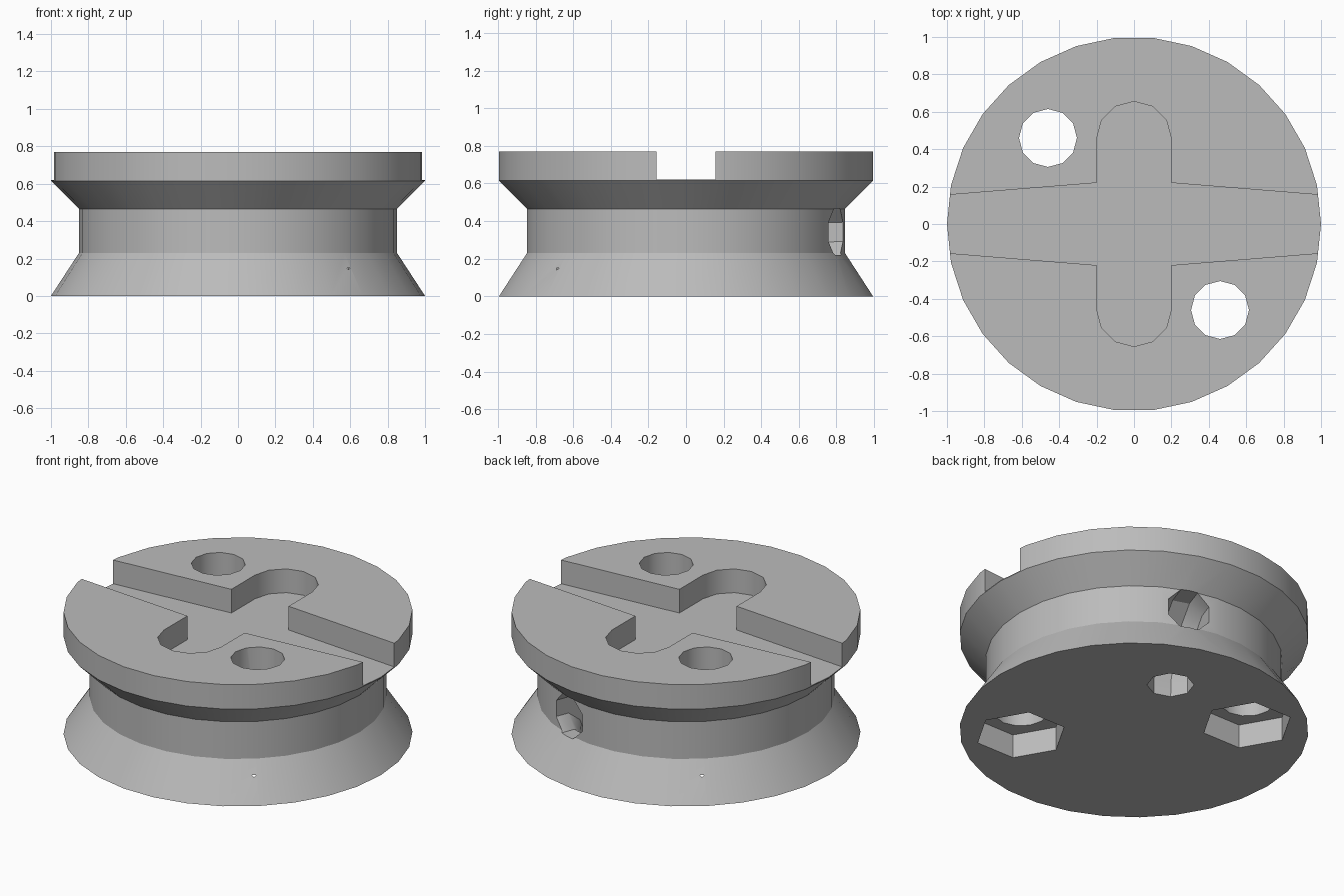
import bpy, bmesh
from math import sin, cos, pi, radians
from mathutils import Vector

cube = bpy.data.objects.get("Cube")
if cube:
    bpy.data.objects.remove(cube, do_unlink=True)

grey = bpy.data.materials.new("plain grey")
grey.use_nodes = True
colour = (0.5, 0.5, 0.5, 1)
grey.diffuse_color = colour
grey.node_tree.nodes["Principled BSDF"].inputs["Base Color"].default_value = colour


def ring(radius, sides, centre=(0, 0), start=0.0, sweep=2 * pi):
    """Points evenly spaced on a circle."""
    return [(centre[0] + radius * cos(start + sweep * i / sides),
             centre[1] + radius * sin(start + sweep * i / sides)) for i in range(sides)]


def loft(name, loops):
    """Closed solid through a list of loops of 3D points."""
    bm = bmesh.new()
    rows = [[bm.verts.new(p) for p in loop] for loop in loops]
    n = len(rows[0])
    for a, b in zip(rows, rows[1:]):
        for i in range(n):
            j = (i + 1) % n
            bm.faces.new((a[i], a[j], b[j], b[i]))
    bm.faces.new(rows[0][::-1])
    bm.faces.new(rows[-1])
    bmesh.ops.recalc_face_normals(bm, faces=bm.faces)
    mesh = bpy.data.meshes.new(name)
    bm.to_mesh(mesh)
    bm.free()
    mesh.materials.append(grey)
    obj = bpy.data.objects.new(name, mesh)
    bpy.context.collection.objects.link(obj)
    return obj


def prism(name, outline, low, high):
    return loft(name, [[(x, y, z) for x, y in outline] for z in (low, high)])


# Grooved body: conical foot, drum, flare and flat rim
profile = [(1, 0), (0.85, 0.23), (0.85, 0.465), (1, 0.615), (1, 0.77)]
body = loft("spool_body", [[(x, y, z) for x, y in ring(r, 30)] for r, z in profile])

# Cross-shaped recess in the top: tapered arms and a round-ended slot
half = [(1.1, 0.147), (0.2, 0.22)]
half += ring(0.2, 6, (0, 0.455), 0, pi) + [(-0.2, 0.455), (-0.2, 0.22), (-1.1, 0.147)]
outline = half + [(-x, -y) for x, y in half]
cutters = [prism("slot_cutter", outline, 0.62, 0.9)]

# Two screw holes, each with a hexagonal nut pocket underneath
for side, label in ((1, "front"), (-1, "back")):
    centre = (0.46 * side, -0.46 * side)
    cutters.append(prism(label + "_hole_cutter", ring(0.155, 12, centre), -0.1, 0.9))
    cutters.append(prism(label + "_pocket_cutter", ring(0.263, 6, centre), -0.1, 0.15))

# Curved cord tunnel from the underside out to the groove
out = Vector((cos(radians(72)), sin(radians(72)), 0))
up = Vector((0, 0, 1))
across = out.cross(up)
path = [(0.555, -0.1, 0), (0.56, 0.08, 10), (0.63, 0.26, 45), (0.74, 0.34, 80), (1.1, 0.35, 90)]
loops = []
for r, z, tilt in path:
    t = radians(tilt)
    normal = out * cos(t) - up * sin(t)
    loops.append([out * r + up * z + normal * u + across * v
                  for u, v in ring(0.135, 8, start=pi / 8)])
cutters.append(loft("cord_tunnel_cutter", loops))

# Cut the recesses and remove the cutters
bpy.context.view_layer.objects.active = body
for cutter in cutters:
    cutter.hide_render = True
    mod = body.modifiers.new(cutter.name, "BOOLEAN")
    mod.operation = "DIFFERENCE"
    mod.solver = "EXACT"
    mod.object = cutter
    bpy.ops.object.modifier_apply(modifier=mod.name)
    bpy.data.objects.remove(cutter, do_unlink=True)

bpy.ops.object.select_all(action="DESELECT")
body.select_set(True)
bpy.ops.object.shade_smooth_by_angle(angle=radians(31))
